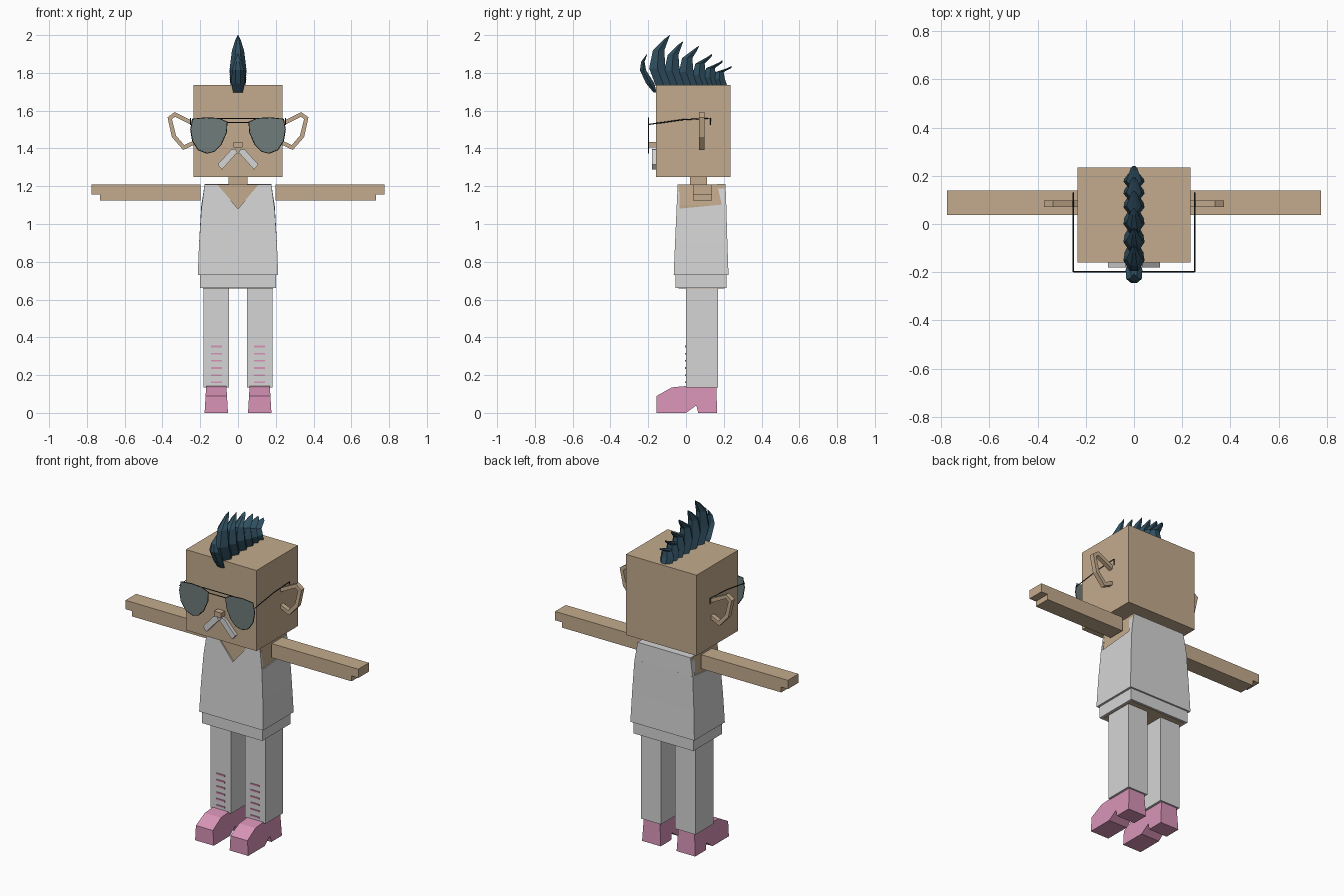
import bpy, bmesh

cube = bpy.data.objects.get("Cube")
if cube:
    bpy.data.objects.remove(cube, do_unlink=True)


def material(name, rgb):
    lin = [((c / 255 + 0.055) / 1.055) ** 2.4 for c in rgb] + [1.0]
    m = bpy.data.materials.new(name)
    m.use_nodes = True
    m.diffuse_color = lin
    m.node_tree.nodes["Principled BSDF"].inputs["Base Color"].default_value = lin
    return m


SKIN = material("tan skin", (196, 171, 141))
CLOTH = material("off white cloth", (213, 213, 213))
PINK = material("pink", (216, 148, 183))
HAIR = material("dark teal hair", (48, 80, 97))
LENS = material("grey green lens", (112, 124, 122))
FRAME = material("dark frame", (32, 42, 46))


def finish(name, bm, mat):
    bmesh.ops.recalc_face_normals(bm, faces=bm.faces)
    mesh = bpy.data.meshes.new(name)
    bm.to_mesh(mesh)
    bm.free()
    mesh.materials.append(mat)
    obj = bpy.data.objects.new(name, mesh)
    bpy.context.collection.objects.link(obj)
    return obj


def loft(name, rings, mat):
    """Skin a closed solid over a list of equal-length rings of points."""
    bm = bmesh.new()
    loops = [[bm.verts.new(p) for p in ring] for ring in rings]
    n = len(loops[0])
    for a, b in zip(loops, loops[1:]):
        for i in range(n):
            j = (i + 1) % n
            bm.faces.new((a[i], a[j], b[j], b[i]))
    bm.faces.new(loops[0])
    bm.faces.new(loops[-1])
    return finish(name, bm, mat)


def rect(x0, x1, y0, y1, z):
    return [(x0, y0, z), (x1, y0, z), (x1, y1, z), (x0, y1, z)]


def box(name, x, y, z, mat):
    return loft(name, [rect(*x, *y, z[0]), rect(*x, *y, z[1])], mat)


def plate(name, outline, y0, y1, mat, s=1):
    """Outline in x and z, extruded along y; s mirrors it."""
    return loft(name, [[(s * x, y, z) for x, z in outline] for y in (y0, y1)], mat)


def wire(name, points, mat, closed=False, radius=0.003):
    cu = bpy.data.curves.new(name, 'CURVE')
    cu.dimensions = '3D'
    cu.bevel_depth = radius
    cu.bevel_resolution = 0
    cu.use_fill_caps = True
    sp = cu.splines.new('POLY')
    sp.points.add(len(points) - 1)
    for p, co in zip(sp.points, points):
        p.co = (*co, 1)
    sp.use_cyclic_u = closed
    cu.materials.append(mat)
    obj = bpy.data.objects.new(name, cu)
    bpy.context.collection.objects.link(obj)
    bpy.ops.object.select_all(action='DESELECT')
    obj.select_set(True)
    bpy.context.view_layer.objects.active = obj
    bpy.ops.object.convert(target='MESH')


# Head, neck and body
box("head", (-0.235, 0.235), (-0.16, 0.235), (1.25, 1.735), SKIN)
box("neck", (-0.05, 0.05), (0.02, 0.11), (1.2, 1.26), SKIN)
loft("torso", [rect(-0.185, 0.185, -0.04, 0.203, 0.658),
               rect(-0.188, 0.188, -0.04, 0.203, 1.1),
               rect(-0.178, 0.178, -0.04, 0.203, 1.208)], SKIN)
box("nose", (-0.024, 0.024), (-0.195, -0.15), (1.405, 1.435), SKIN)

# Tank top: body, V-neck front straps, back panel and hem band
top = rect(-0.194, 0.194, -0.05, 0.213, 1.08)
top = [(x, y, 1.105 if y > 0 else z) for x, y, z in top]
loft("shirt_body", [rect(-0.213, 0.213, -0.065, 0.225, 0.73),
                    rect(-0.206, 0.206, -0.058, 0.219, 0.9), top], CLOTH)
for side, s in (("left", 1), ("right", -1)):
    strap = [(s * x, z) for x, z in ((0, 1.08), (0.194, 1.08), (0.176, 1.21), (0.11, 1.21))]
    loft(side + "_front_strap",
         [[(x, -0.05 if z < 1.1 else -0.044, z) for x, z in strap],
          [(x, -0.035, z) for x, z in strap]], CLOTH)
loft("shirt_back", [rect(-0.194, 0.194, 0.19, 0.213, 1.1),
                    rect(-0.176, 0.176, 0.165, 0.209, 1.212)], CLOTH)
box("shirt_hem", (-0.2, 0.2), (-0.055, 0.215), (0.66, 0.74), CLOTH)

# Outlines used on both sides
ARM = [(0.198, 1.125), (0.73, 1.125), (0.73, 1.157), (0.775, 1.157),
       (0.775, 1.21), (0.198, 1.21)]
EAR = [(0.23, 1.54), (0.335, 1.592), (0.373, 1.565), (0.35, 1.46), (0.29, 1.392),
       (0.23, 1.42), (0.23, 1.443), (0.285, 1.418), (0.328, 1.468), (0.35, 1.555),
       (0.333, 1.568), (0.23, 1.515)]
GLASS = [(0.24, 1.555), (0.17, 1.562), (0.1, 1.558), (0.058, 1.54), (0.062, 1.485),
         (0.09, 1.42), (0.125, 1.385), (0.165, 1.375), (0.21, 1.393),
         (0.24, 1.44), (0.25, 1.5)]
MOUSTACHE = [(0.002, 1.375), (0.015, 1.398), (0.035, 1.395), (0.108, 1.315),
             (0.085, 1.288), (0.012, 1.37)]
SHOE = [(-0.155, 0), (-0.155, 0.09), (-0.075, 0.135), (0, 0.142), (0.16, 0.142),
        (0.165, 0), (0.065, 0), (0.055, 0.04), (0, 0)]

for side, s in (("left", 1), ("right", -1)):
    plate(side + "_arm", ARM, 0.037, 0.138, SKIN, s)
    plate(side + "_ear", EAR, 0.07, 0.098, SKIN, s)
    plate(side + "_moustache", MOUSTACHE, -0.18, -0.155, CLOTH, s)

    # Sunglasses: lens, rim and hooked temple
    plate(side + "_lens", GLASS, -0.2, -0.197, LENS, s)
    wire(side + "_rim", [(s * x, -0.1985, z) for x, z in GLASS], FRAME, True)
    wire(side + "_temple", [(s * 0.252, y, z) for y, z in
         ((-0.198, 1.527), (-0.02, 1.552), (0.13, 1.56), (0.13, 1.525))], FRAME)

    # Leg, shoe and lacing stripes
    box(side + "_leg", sorted((s * 0.047, s * 0.182)), (0, 0.17), (0.135, 0.67), CLOTH)
    loft(side + "_shoe", [[(s * (0.115 + d * (0.062 - 0.06 * z)), y, z) for y, z in SHOE]
                          for d in (-1, 1)], PINK)
    for i in range(6):
        z = 0.157 + i * 0.038
        box(f"{side}_stripe_{i + 1}", sorted((s * 0.085, s * 0.142)), (-0.005, 0.002),
            (z, z + 0.009), PINK)

# Sunglasses bridge bars
for label, w, z in (("upper", 0.1, 1.559), ("lower", 0.06, 1.537)):
    wire(label + "_bridge", [(-w, -0.1985, z), (w, -0.1985, z)], FRAME)


def tuft(name, levels):
    """Faceted curved spike; each level is y, z, half depth, half width."""
    section = ((1, 0), (0.4, 1), (-0.4, 1), (-1, 0), (-0.4, -1), (0.4, -1))
    loft(name, [[(w * a, y + d * b, z) for a, b in section]
                for y, z, d, w in levels], HAIR)


# Mohawk: a front forelock, then spikes shrinking towards the back
tuft("forelock", [(-0.163, 1.695, 0.008, 0.025), (-0.19, 1.745, 0.022, 0.035),
                  (-0.228, 1.815, 0.016, 0.032), (-0.228, 1.86, 0.009, 0.018),
                  (-0.206, 1.9, 0.001, 0.001)])
SPIKES = [(-0.115, -0.085, 2.0), (-0.042, -0.015, 1.967), (0.03, 0.067, 1.942),
          (0.093, 0.138, 1.9), (0.145, 0.193, 1.866), (0.19, 0.24, 1.836)]
for i, (base, tip, height) in enumerate(SPIKES):
    h = height - 1.73
    k = h / 0.27
    d = 0.022 + 0.021 * k
    tuft(f"mohawk_spike_{i + 1}",
         [(base, 1.725, d, 0.038),
          (base - 0.037 * k, 1.73 + 0.35 * h, d, 0.044),
          (base - 0.03 * k, 1.73 + 0.7 * h, d * 0.7, 0.032),
          (tip - 0.022 * k, 1.73 + 0.91 * h, d * 0.3, 0.014),
          (tip, height, 0.001, 0.001)])
